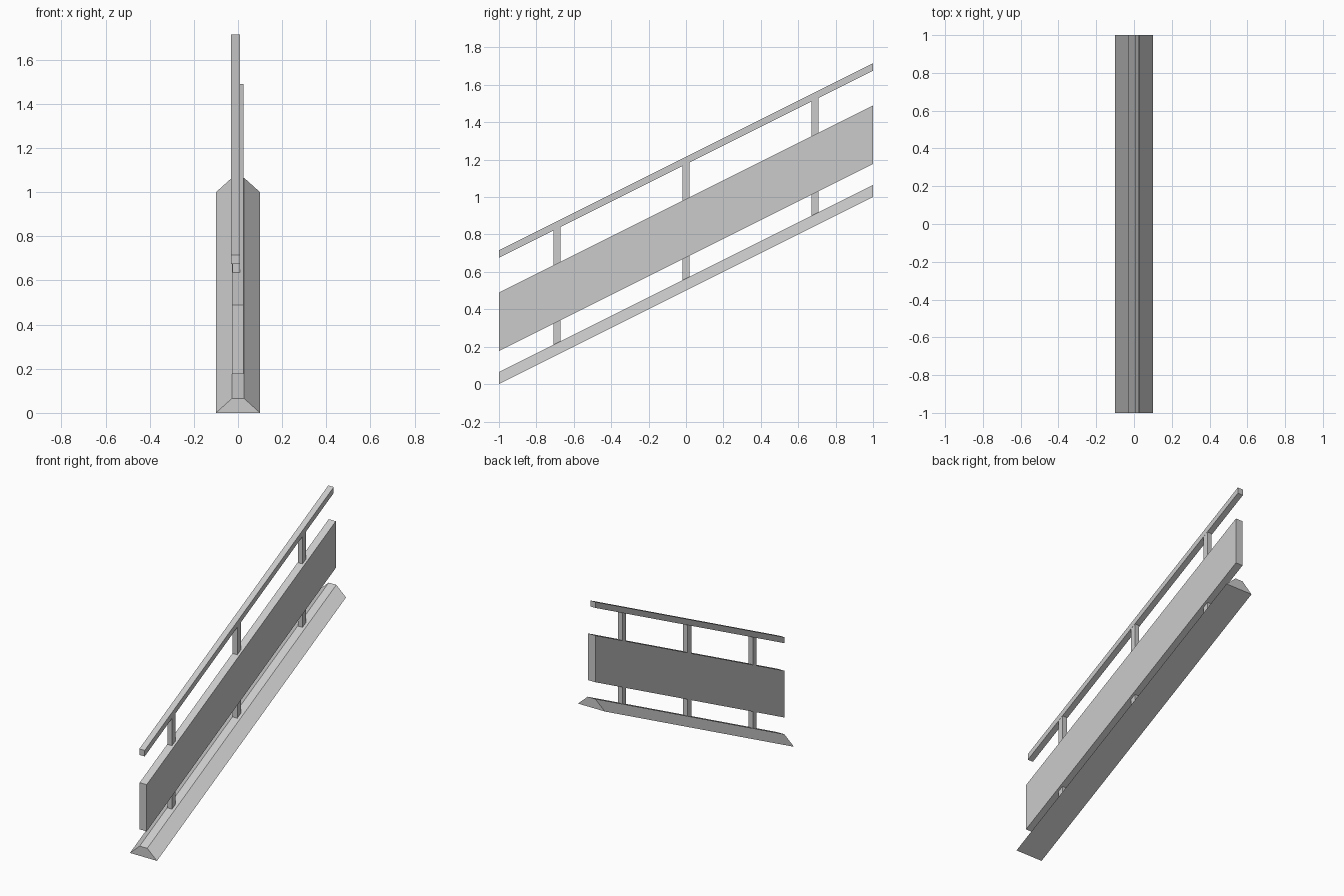
import bpy
import bmesh

cube = bpy.data.objects.get("Cube")
if cube:
    bpy.data.objects.remove(cube, do_unlink=True)

SLOPE = 0.5

grey = bpy.data.materials.new("light grey")
grey.use_nodes = True
colour = (0.6, 0.6, 0.6, 1)
grey.diffuse_color = colour
grey.node_tree.nodes["Principled BSDF"].inputs["Base Color"].default_value = colour


def sloped_bar(name, profile, y0=-1, y1=1):
    """Run an (x, z) profile up the slope with upright ends; z is measured at y = -1."""
    bm = bmesh.new()
    start = bm.faces.new([bm.verts.new((x, y0, z + SLOPE * (y0 + 1))) for x, z in profile])
    grown = bmesh.ops.extrude_face_region(bm, geom=[start], use_keep_orig=True)
    verts = [v for v in grown["geom"] if isinstance(v, bmesh.types.BMVert)]
    bmesh.ops.translate(bm, verts=verts, vec=(0, y1 - y0, SLOPE * (y1 - y0)))
    bmesh.ops.recalc_face_normals(bm, faces=bm.faces)
    mesh = bpy.data.meshes.new(name)
    bm.to_mesh(mesh)
    bm.free()
    mesh.materials.append(grey)
    obj = bpy.data.objects.new(name, mesh)
    bpy.context.collection.objects.link(obj)
    return obj


def rect(x0, x1, z0, z1):
    return [(x0, z0), (x1, z0), (x1, z1), (x0, z1)]


# Bevelled kerb, side panel and handrail
sloped_bar("base_kerb", [(-0.1, 0), (0.1, 0), (0.028, 0.065), (-0.028, 0.065)])
sloped_bar("side_panel", rect(-0.028, 0.024, 0.177, 0.49))
sloped_bar("handrail", rect(-0.031, 0.009, 0.675, 0.715))

# Upright posts between kerb and handrail
for label, y in (("front", -0.69), ("middle", 0), ("back", 0.69)):
    sloped_bar(label + "_post", rect(-0.026, 0.008, 0.06, 0.68), y - 0.019, y + 0.019)
